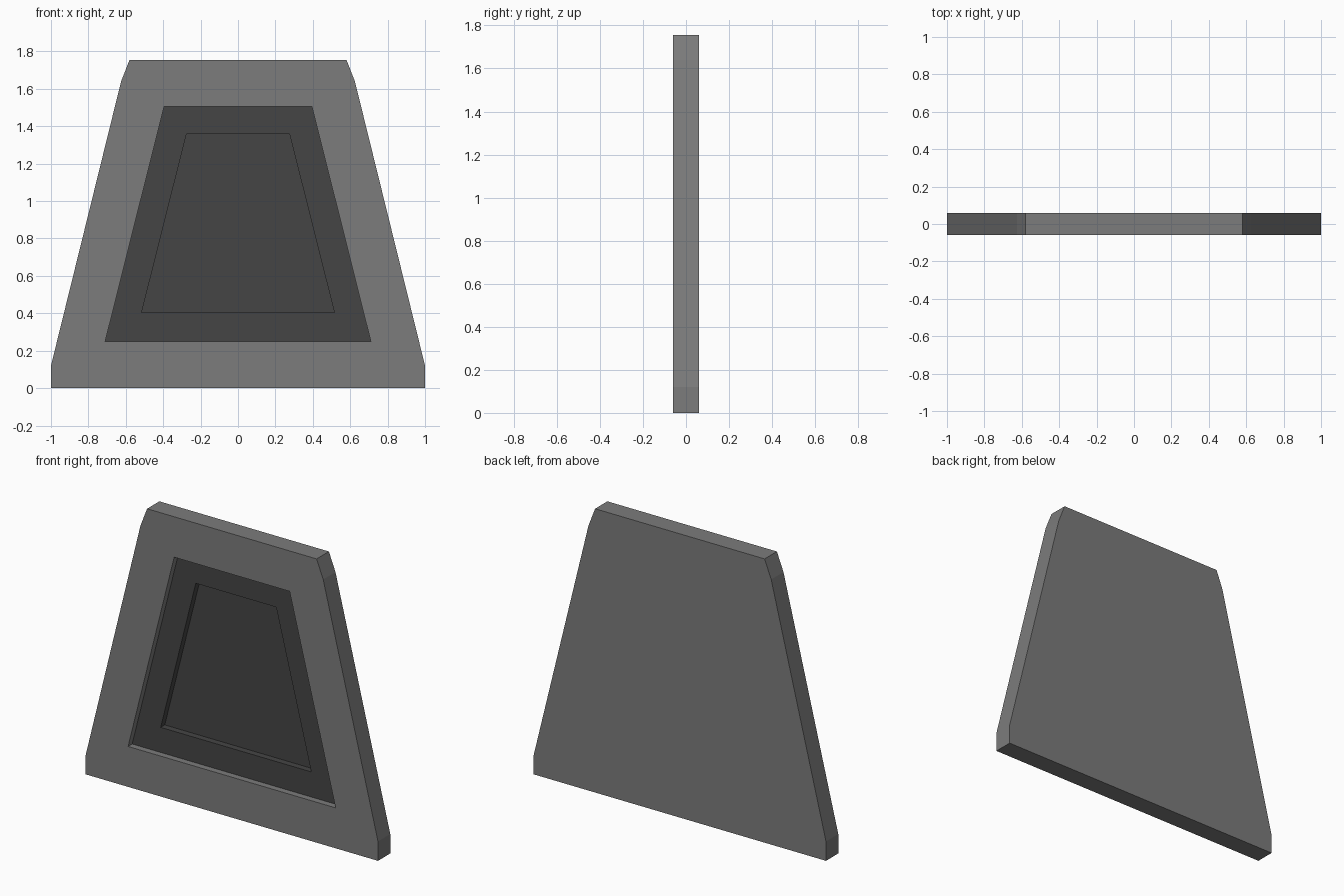
import bpy
import bmesh

cube = bpy.data.objects.get("Cube")
if cube:
    bpy.data.objects.remove(cube, do_unlink=True)


def material(name, value):
    mat = bpy.data.materials.new(name)
    mat.use_nodes = True
    colour = (value, value, value, 1)
    mat.diffuse_color = colour
    bsdf = next(n for n in mat.node_tree.nodes if n.type == 'BSDF_PRINCIPLED')
    bsdf.inputs["Base Color"].default_value = colour
    return mat


def mirrored(right_side):
    """Closed outline from its right half, listed from bottom to top."""
    return right_side + [(-x, z) for x, z in reversed(right_side)]


HALF = 0.06    # half the thickness of the slab
STEP = 0.04    # depth of each recess
FRONT, LEDGE, FLOOR = -HALF, -HALF + STEP, -HALF + 2 * STEP
FRAME, INSET = 0, 1

outline = mirrored([(1, 0), (1, 0.12), (0.625, 1.64), (0.58, 1.755)])
opening = mirrored([(0.71, 0.25), (0.395, 1.505)])
well = mirrored([(0.515, 0.405), (0.275, 1.36)])

bm = bmesh.new()


def ring(points, y):
    return [bm.verts.new((x, y, z)) for x, z in points]


def face(verts, mat):
    bm.faces.new(verts).material_index = mat


def band(a, b, mat):
    """Quads joining two rings of equal length."""
    for i in range(len(a)):
        j = (i + 1) % len(a)
        face((a[i], a[j], b[j], b[i]), mat)


back = ring(outline, HALF)
front = ring(outline, FRONT)
rim = ring(opening, FRONT)
ledge = ring(opening, LEDGE)
lip = ring(well, LEDGE)
floor = ring(well, FLOOR)

# Slab back and outer edge
face(back, FRAME)
band(back, front, FRAME)

# Front frame: two side pieces, then top and bottom rails
face(front[:4] + [rim[1], rim[0]], FRAME)
face(front[4:] + [rim[3], rim[2]], FRAME)
face([front[3], front[4], rim[2], rim[1]], FRAME)
face([front[7], front[0], rim[0], rim[3]], FRAME)

# Stepped recess
band(rim, ledge, FRAME)
band(ledge, lip, INSET)
band(lip, floor, INSET)
face(floor, INSET)

bmesh.ops.recalc_face_normals(bm, faces=bm.faces)
mesh = bpy.data.meshes.new("recessed_panel")
bm.to_mesh(mesh)
bm.free()
mesh.materials.append(material("mid grey frame", 0.2))
mesh.materials.append(material("dark grey inset", 0.06))
panel = bpy.data.objects.new("recessed_panel", mesh)
bpy.context.collection.objects.link(panel)
